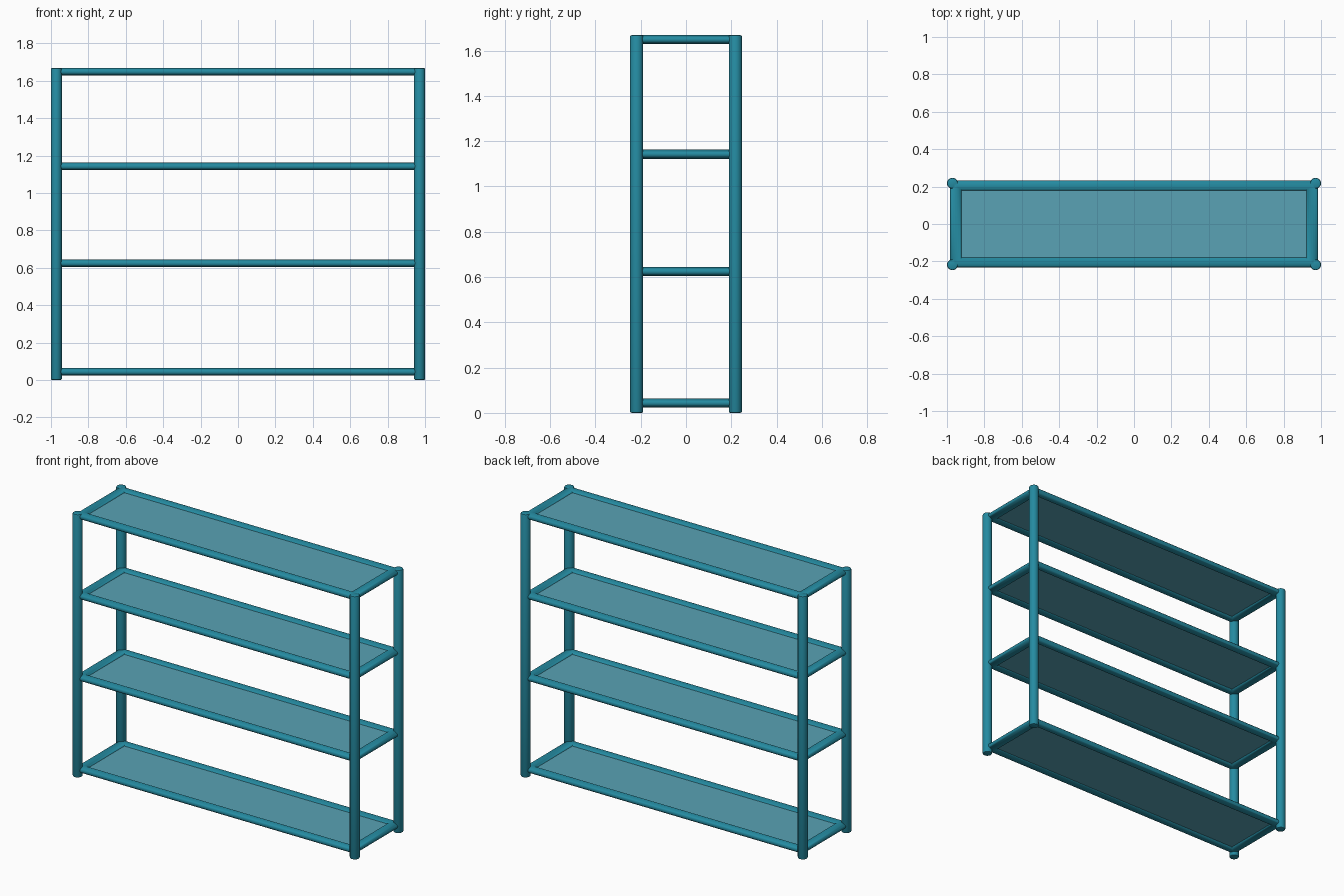
import bpy, bmesh, math

if "Cube" in bpy.data.objects:
    bpy.data.objects.remove(bpy.data.objects["Cube"])


def material(name, color):
    m = bpy.data.materials.new(name)
    m.diffuse_color = color
    m.use_nodes = True
    m.node_tree.nodes["Principled BSDF"].inputs["Base Color"].default_value = m.diffuse_color
    return m


FRAME = material("teal_frame", (0.018, 0.26, 0.36, 1))
PANEL = material("pale_teal_panel", (0.10, 0.36, 0.46, 1))


def finish(name, bm, mat, smooth=True):
    bmesh.ops.recalc_face_normals(bm, faces=bm.faces)
    me = bpy.data.meshes.new(name)
    bm.to_mesh(me)
    bm.free()
    me.materials.append(mat)
    ob = bpy.data.objects.new(name, me)
    bpy.context.collection.objects.link(ob)
    bpy.ops.object.select_all(action='DESELECT')
    ob.select_set(True)
    bpy.context.view_layer.objects.active = ob
    if smooth:
        bpy.ops.object.shade_smooth_by_angle(angle=math.radians(40))
    return ob


def lathe_post(name, x, y, r=0.029, h=1.668, b=0.007, n=24):
    # round post with softened ends
    bm = bmesh.new()
    rings = []
    for rad, z in ((r - b, 0), (r - b * 0.3, b * 0.3), (r, b),
                   (r, h - b), (r - b * 0.3, h - b * 0.3), (r - b, h)):
        rings.append([bm.verts.new((x + rad * math.cos(2 * math.pi * i / n),
                                    y + rad * math.sin(2 * math.pi * i / n), z))
                      for i in range(n)])
    for a, c in zip(rings, rings[1:]):
        for i in range(n):
            j = (i + 1) % n
            bm.faces.new((a[i], a[j], c[j], c[i]))
    bm.faces.new(rings[0])
    bm.faces.new(rings[-1])
    finish(name, bm, FRAME)


def rail_frame(name, z, n=16):
    # mitred loop of oval rail
    cx, cy, rx, ry, rz = 0.9525, 0.205, 0.0325, 0.027, 0.0205
    bm = bmesh.new()
    loops = []
    for sx, sy in ((1, 1), (-1, 1), (-1, -1), (1, -1)):
        ring = []
        for i in range(n):
            t = 2 * math.pi * i / n
            ring.append(bm.verts.new((sx * (cx + rx * math.cos(t)),
                                      sy * (cy + ry * math.cos(t)),
                                      z + rz * math.sin(t))))
        loops.append(ring)
    for k in range(4):
        a, c = loops[k], loops[(k + 1) % 4]
        for i in range(n):
            j = (i + 1) % n
            bm.faces.new((a[i], a[j], c[j], c[i]))
    finish(name, bm, FRAME)


def panel(name, z):
    # flat shelf board inside the rails
    bm = bmesh.new()
    bmesh.ops.create_cube(bm, size=1)
    bmesh.ops.scale(bm, vec=(1.88, 0.39, 0.012), verts=bm.verts)
    bmesh.ops.translate(bm, vec=(0, 0, z), verts=bm.verts)
    finish(name, bm, PANEL, False)


# four corner posts
for sx, side in ((-1, "left"), (1, "right")):
    for sy, end in ((-1, "front"), (1, "back")):
        lathe_post(f"{end}_{side}_post", sx * 0.971, sy * 0.218)

# four shelves
for i, z in enumerate((0.0435, 0.624, 1.142, 1.6485)):
    rail_frame(f"shelf_rail_{i + 1}", z)
    panel(f"shelf_board_{i + 1}", z)
